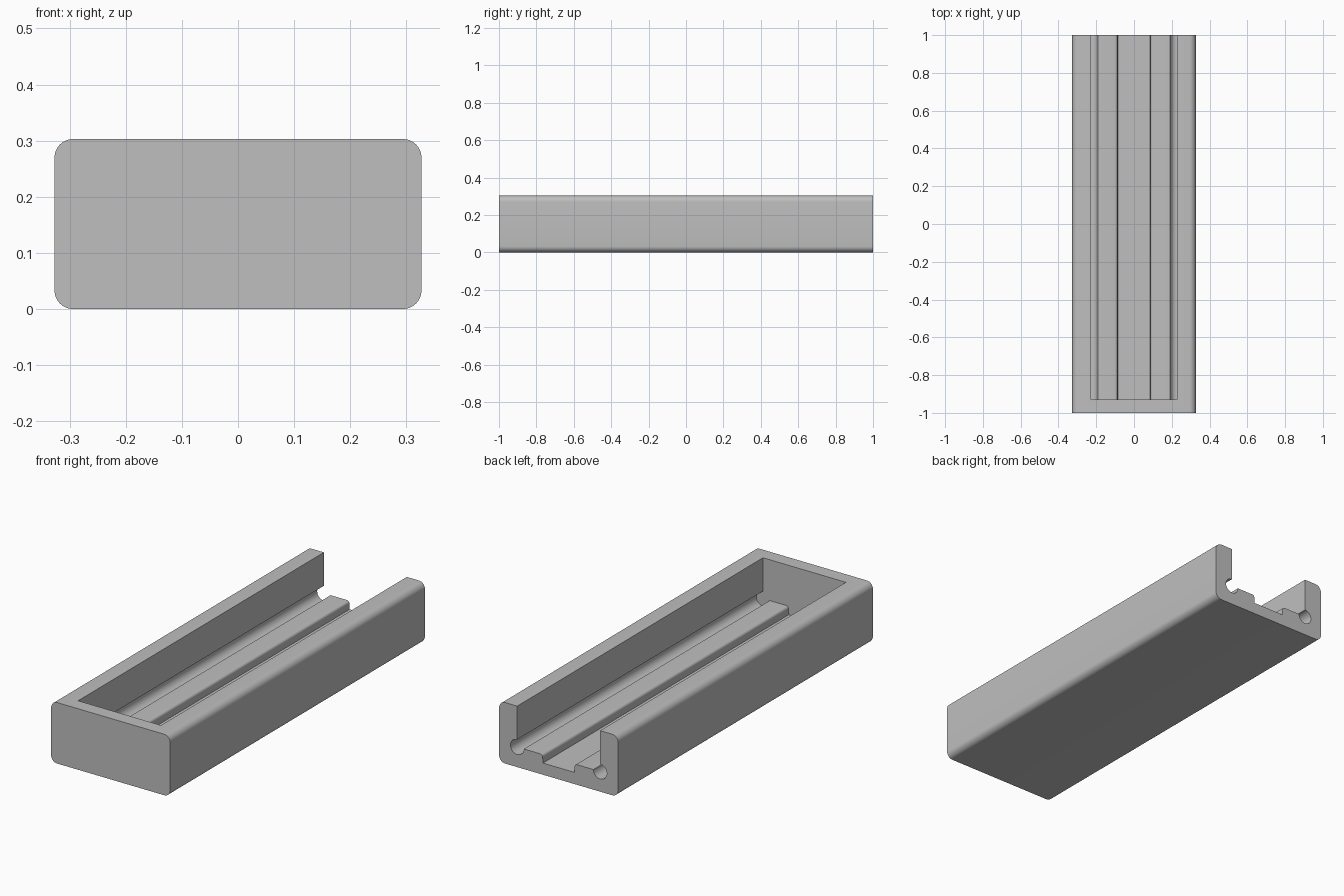
import bpy
import bmesh
from math import cos, sin, pi, radians

cube = bpy.data.objects.get("Cube")
if cube:
    bpy.data.objects.remove(cube, do_unlink=True)

grey = bpy.data.materials.new("plain grey")
grey.use_nodes = True
colour = (0.52, 0.52, 0.52, 1)
grey.diffuse_color = colour
grey.node_tree.nodes["Principled BSDF"].inputs["Base Color"].default_value = colour


def arc(cx, cz, r, start, end, steps=8):
    """Points along an arc, angles in degrees."""
    angles = [radians(start + (end - start) * i / steps) for i in range(steps + 1)]
    return [(cx + r * cos(a), cz + r * sin(a)) for a in angles]


def extrude_profile(name, points, y0, y1):
    """Prism along y from an x-z outline."""
    bm = bmesh.new()
    face = bm.faces.new([bm.verts.new((x, y0, z)) for x, z in points])
    new = bmesh.ops.extrude_face_region(bm, geom=[face])["geom"]
    moved = [v for v in new if isinstance(v, bmesh.types.BMVert)]
    bmesh.ops.translate(bm, verts=moved, vec=(0, y1 - y0, 0))
    bmesh.ops.recalc_face_normals(bm, faces=bm.faces)
    mesh = bpy.data.meshes.new(name)
    bm.to_mesh(mesh)
    bm.free()
    mesh.materials.append(grey)
    obj = bpy.data.objects.new(name, mesh)
    bpy.context.collection.objects.link(obj)
    return obj


# Outer block with four rounded long edges
W, H, R = 0.327, 0.303, 0.033
outline = (arc(W - R, H - R, R, 0, 90) + arc(R - W, H - R, R, 90, 180)
           + arc(R - W, R, R, 180, 270) + arc(W - R, R, R, 270, 360))
tray = extrude_profile("channel_tray", outline, -1, 1)

# Channel section: floor, rounded rail, round side groove, upright wall
GX, RAIL, GR, FLOOR, FILLET = 0.228, 0.1, 0.037, 0.058, 0.013
half = [(0.086, FLOOR)]
half += arc(0.088 + FILLET, RAIL - FILLET, FILLET, 180, 90, 5)
half += arc(GX, RAIL, GR, 180, 450, 24)
half += [(GX, H + 0.1)]
mirrored = [(-x, z) for x, z in reversed(half)]
cutter = extrude_profile("channel_cutter", half + mirrored, -0.93, 1.1)
cutter.hide_render = True

# Cut the channel, open at the back and closed at the front
cut = tray.modifiers.new("channel", 'BOOLEAN')
cut.operation = 'DIFFERENCE'
cut.solver = 'EXACT'
cut.object = cutter
bpy.ops.object.select_all(action='DESELECT')
tray.select_set(True)
bpy.context.view_layer.objects.active = tray
bpy.ops.object.modifier_apply(modifier=cut.name)
bpy.data.objects.remove(cutter, do_unlink=True)

# Smooth fillets and grooves, crisp corners
bpy.ops.object.shade_smooth_by_angle(angle=radians(30))
